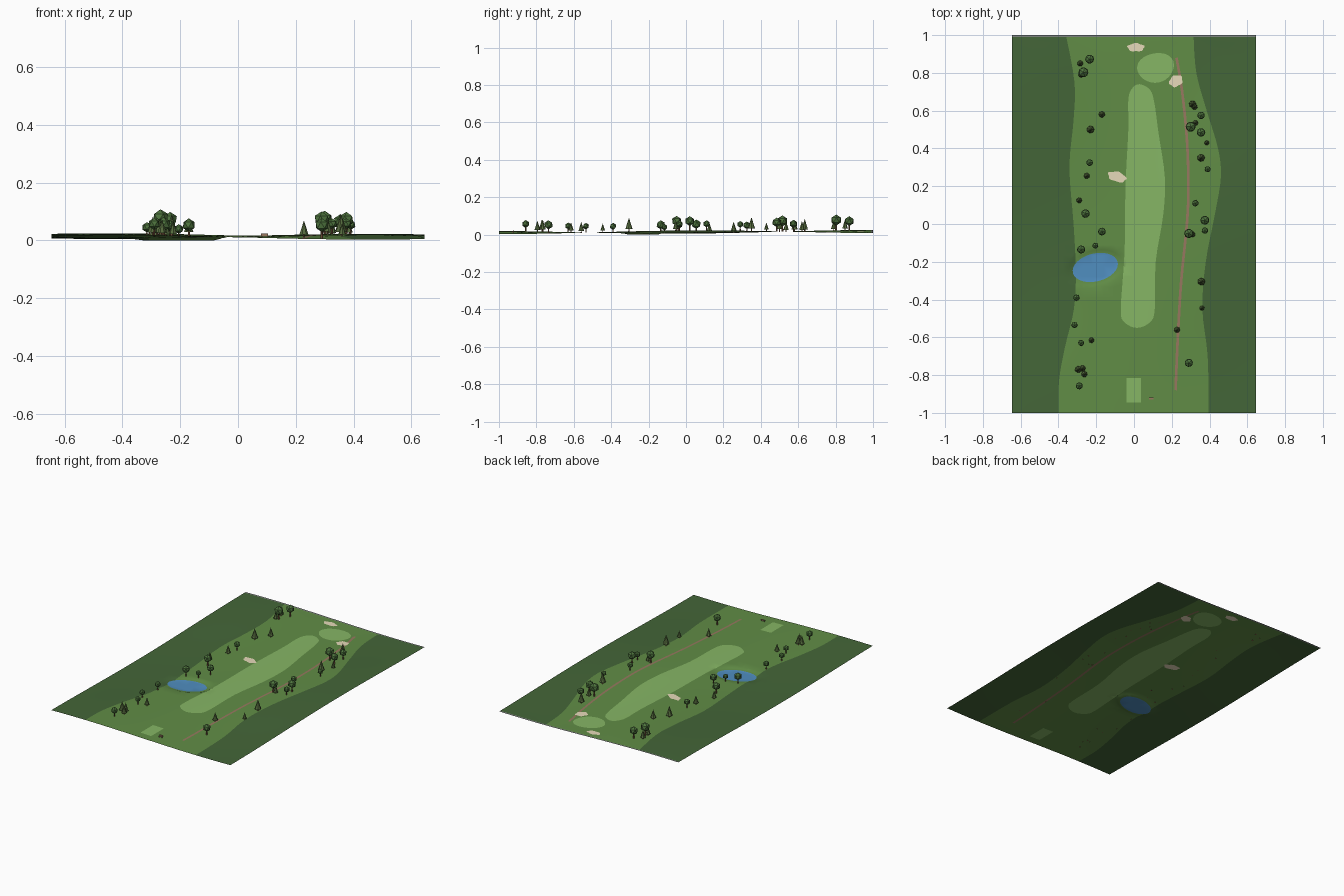
import bpy, bmesh
from math import sin, cos, pi, radians
from mathutils import Vector, Matrix
from mathutils.geometry import delaunay_2d_cdt

cube = bpy.data.objects.get("Cube")
if cube:
    bpy.data.objects.remove(cube, do_unlink=True)


def material(name, red, green, blue):
    """Flat material from display colour values."""
    linear = [((c / 255 + 0.055) / 1.055) ** 2.4 for c in (red, green, blue)]
    mat = bpy.data.materials.new(name)
    mat.use_nodes = True
    mat.diffuse_color = (*linear, 1)
    bsdf = mat.node_tree.nodes["Principled BSDF"]
    bsdf.inputs["Base Color"].default_value = (*linear, 1)
    bsdf.inputs["Roughness"].default_value = 0.9
    return mat


deep_rough = material("deep rough green", 68, 102, 56)
rough = material("rough green", 97, 141, 70)
mown = material("mown green", 134, 182, 101)
water = material("water blue", 80, 142, 192)
sand = material("sand", 248, 234, 200)
path_brown = material("path brown", 152, 120, 96)
leaf = material("leaf green", 78, 116, 62)
pine_leaf = material("pine green", 86, 108, 62)
bark = material("bark brown", 128, 92, 68)
edge_grey = material("edge grey", 126, 132, 126)

HALF_W, HALF_L = 0.645, 1.0
POND = Vector((-0.205, -0.23))
POND_SIZE, POND_TURN = (0.122, 0.074), radians(14)


def height(x, y):
    """Rolling ground, dipping to a flat pond."""
    z = 0.014 + 0.0085 * sin(3.5 * x) * cos(3 * y) + 0.003 * sin(2.2 * y)
    local = Matrix.Rotation(-POND_TURN, 2) @ (Vector((x, y)) - POND)
    reach = Vector((local.x / POND_SIZE[0], local.y / POND_SIZE[1])).length
    blend = min(max((reach - 1) / 0.4, 0), 1)
    return z * blend


def smooth(points, closed=False, steps=4):
    """Catmull-Rom line through a few points."""
    pts = [Vector(p) for p in points]
    n = len(pts)
    pick = (lambda i: pts[i % n]) if closed else (lambda i: pts[min(max(i, 0), n - 1)])
    line = []
    for i in range(n if closed else n - 1):
        a, b, c, d = (pick(i + k) for k in (-1, 0, 1, 2))
        for s in range(steps):
            t = s / steps
            line.append(0.5 * (2 * b + (c - a) * t + (2 * a - 5 * b + 4 * c - d) * t ** 2
                               + (3 * b - a - 3 * c + d) * t ** 3))
    return line if closed else line + [pts[-1]]


def blob(center, size, turn=0, wobble=0, lobes=5, count=32):
    """Ellipse outline with optional lobes."""
    loop = []
    for i in range(count):
        a = 2 * pi * i / count
        r = 1 + wobble * sin(lobes * a)
        loop.append(Vector(center) + Matrix.Rotation(turn, 2)
                    @ Vector((size[0] * r * cos(a), size[1] * r * sin(a))))
    return loop


def box_outline(x0, x1, y0, y1):
    return [Vector(p) for p in ((x0, y0), (x1, y0), (x1, y1), (x0, y1))]


def ribbon(points, width):
    line = smooth(points)
    left, right = [], []
    for i, p in enumerate(line):
        way = (line[min(i + 1, len(line) - 1)] - line[max(i - 1, 0)]).normalized()
        side = Vector((-way.y, way.x)) * width / 2
        left.append(p + side)
        right.append(p - side)
    return right + left[::-1]


# Outlines of the ground zones, all counter-clockwise, later ones lie over earlier ones
rough_left = smooth([(-0.36, 1), (-0.315, 0.75), (-0.32, 0.55), (-0.342, 0.3), (-0.32, 0),
                     (-0.308, -0.25), (-0.318, -0.45), (-0.365, -0.65), (-0.397, -0.83), (-0.4, -1)])
rough_right = smooth([(0.395, -1), (0.39, -0.7), (0.362, -0.45), (0.38, -0.2), (0.43, 0.06),
                      (0.46, 0.25), (0.445, 0.4), (0.385, 0.6), (0.33, 0.8), (0.315, 1)])
fairway = smooth([(-0.008, 0.72), (-0.03, 0.66), (-0.03, 0.5), (-0.045, 0.2), (-0.05, -0.15),
                  (-0.07, -0.45), (-0.05, -0.52), (0.015, -0.55), (0.085, -0.52), (0.11, -0.45),
                  (0.115, -0.2), (0.155, 0.05), (0.163, 0.25), (0.13, 0.48), (0.108, 0.64),
                  (0.085, 0.71), (0.03, 0.74)], closed=True)
cart_path = ribbon([(0.22, -0.88), (0.232, -0.6), (0.25, -0.3), (0.28, 0), (0.288, 0.2),
                    (0.28, 0.45), (0.255, 0.7), (0.225, 0.88)], 0.014)
zones = [
    (box_outline(-HALF_W, HALF_W, -HALF_L, HALF_L), deep_rough),
    (rough_left + rough_right, rough),
    (fairway, mown),
    (cart_path, path_brown),
    (blob((0.115, 0.828), (0.098, 0.078), 0.2, 0.03, 3), mown),
    (box_outline(-0.041, 0.036, -0.945, -0.815), mown),
    (blob(POND, POND_SIZE, POND_TURN), water),
    (blob((0.01, 0.935), (0.045, 0.022), 0, 0.09), sand),
    (blob((0.222, 0.757), (0.037, 0.029), 0.5, 0.09), sand),
    (blob((-0.09, 0.25), (0.05, 0.026), -0.3, 0.09), sand),
    (box_outline(-HALF_W, HALF_W, HALF_L - 0.011, HALF_L), edge_grey),
]


def add_object(name, mesh, mats=()):
    for mat in mats:
        mesh.materials.append(mat)
    obj = bpy.data.objects.new(name, mesh)
    bpy.context.collection.objects.link(obj)
    return obj


# Ground: one sheet cut along every zone outline
points, loops = [], []
for outline, _ in zones:
    loops.append(list(range(len(points), len(points) + len(outline))))
    points += outline
COLS, ROWS = 24, 36
points += [Vector((HALF_W * (2 * i / COLS - 1), HALF_L * (2 * j / ROWS - 1)))
           for i in range(COLS + 1) for j in range(ROWS + 1)]
points += blob(POND, [s * 1.2 for s in POND_SIZE], POND_TURN)
points += blob(POND, [s * 1.4 for s in POND_SIZE], POND_TURN)
flat, _, tris, _, _, owners = delaunay_2d_cdt(points, [], loops, 0, 1e-5, True)
ground_mesh = bpy.data.meshes.new("ground")
ground_mesh.from_pydata([(p.x, p.y, height(p.x, p.y)) for p in flat], [], tris)
palette = list(dict.fromkeys(mat for _, mat in zones))
ground = add_object("ground", ground_mesh, palette)
for poly, owner in zip(ground_mesh.polygons, owners):
    poly.material_index = palette.index(zones[max(owner, default=0)][1])
    poly.use_smooth = True


def tree_mesh(name, crown_mat, build_crown, trunk_top):
    """Unit tree: tapered trunk plus a crown of radius one."""
    bm = bmesh.new()
    bmesh.ops.create_cone(bm, cap_ends=True, segments=6, radius1=0.2, radius2=0.14, depth=trunk_top,
                          matrix=Matrix.Translation((0, 0, trunk_top / 2)))
    trunk_faces = set(bm.faces)
    build_crown(bm)
    for face in bm.faces:
        face.material_index = 0 if face in trunk_faces else 1
    mesh = bpy.data.meshes.new(name)
    bm.to_mesh(mesh)
    bm.free()
    mesh.materials.append(bark)
    mesh.materials.append(crown_mat)
    return mesh


round_mesh = tree_mesh("round_tree", leaf, lambda bm: bmesh.ops.create_icosphere(
    bm, subdivisions=1, radius=1.05, matrix=Matrix.Translation((0, 0, 2.05))), 1.4)
pine_mesh = tree_mesh("pine_tree", pine_leaf, lambda bm: bmesh.ops.create_cone(
    bm, cap_ends=True, segments=7, radius1=1, radius2=0, depth=3,
    matrix=Matrix.Translation((0, 0, 2.2))), 0.9)

# Trees: x, y and crown radius
round_trees = [
    (-0.235, 0.873, 0.025), (-0.268, 0.803, 0.028), (-0.235, 0.325, 0.019), (-0.257, 0.055, 0.024),
    (-0.17, -0.04, 0.022), (-0.205, -0.115, 0.016), (-0.28, -0.135, 0.023), (-0.305, -0.39, 0.018),
    (-0.315, -0.535, 0.017), (-0.29, -0.857, 0.02), (-0.28, -0.63, 0.017), (0.355, 0.575, 0.021),
    (0.3, 0.515, 0.028), (0.355, 0.485, 0.024), (0.39, 0.29, 0.017), (0.325, 0.11, 0.018),
    (0.375, 0.02, 0.025), (0.29, -0.05, 0.026), (0.29, -0.735, 0.023), (0.375, -0.035, 0.018)]
pine_trees = [
    (-0.285, 0.85, 0.016), (-0.28, 0.79, 0.015), (-0.17, 0.58, 0.017), (-0.23, 0.5, 0.02),
    (-0.25, 0.255, 0.016), (-0.29, 0.125, 0.015), (-0.225, -0.615, 0.015), (-0.295, -0.77, 0.018),
    (-0.273, -0.765, 0.017), (-0.263, -0.795, 0.016), (0.31, 0.635, 0.019), (0.32, 0.62, 0.016),
    (0.325, 0.535, 0.015), (0.385, 0.43, 0.013), (0.355, 0.35, 0.02), (0.31, -0.055, 0.015),
    (0.357, -0.305, 0.02), (0.36, -0.445, 0.013), (0.228, -0.56, 0.016)]
for mesh, spots in ((round_mesh, round_trees), (pine_mesh, pine_trees)):
    for i, (x, y, r) in enumerate(spots):
        tree = add_object(f"{mesh.name}_{i + 1}", mesh)
        tree.location = (x, y, height(x, y) - 0.001)
        tree.scale = (r, r, r)
        tree.rotation_euler.z = i * 1.3

# Bench beside the tee: seat, back rest and two legs
bm = bmesh.new()
for size, place in (((0.024, 0.010, 0.002), (0, 0, 0.006)), ((0.024, 0.002, 0.009), (0, 0.005, 0.0105)),
                    ((0.002, 0.008, 0.006), (-0.009, 0, 0.003)), ((0.002, 0.008, 0.006), (0.009, 0, 0.003))):
    bmesh.ops.create_cube(bm, size=1, matrix=Matrix.Translation(place) @ Matrix.Diagonal((*size, 1)))
bench_mesh = bpy.data.meshes.new("bench")
bm.to_mesh(bench_mesh)
bm.free()
bench = add_object("bench", bench_mesh, [path_brown])
bench.location = (0.092, -0.925, height(0.092, -0.925))
